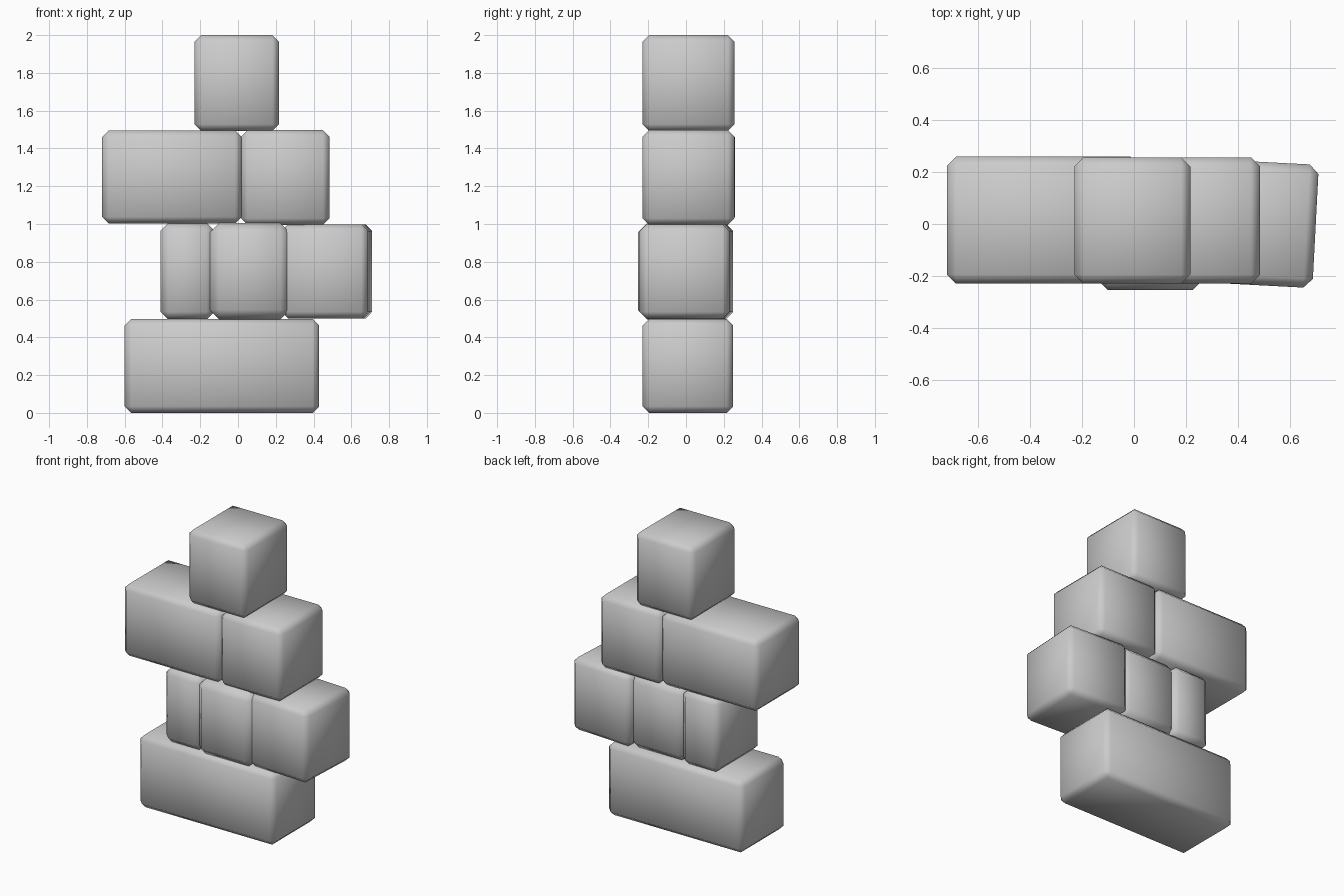
import bpy, bmesh, math
from mathutils import Matrix, Vector

if "Cube" in bpy.data.objects:
    bpy.data.objects.remove(bpy.data.objects["Cube"])


def block(name, x, y, z, bevel=0.04, turn=0.0):
    """Chamfered, smooth-shaded block spanning the given ranges, turned about z."""
    size = Vector((x[1] - x[0], y[1] - y[0], z[1] - z[0]))
    centre = Vector((sum(x) / 2, sum(y) / 2, sum(z) / 2))
    bm = bmesh.new()
    bmesh.ops.create_cube(bm, size=1.0)
    bmesh.ops.scale(bm, vec=size, verts=bm.verts)
    bmesh.ops.bevel(bm, geom=bm.edges[:], offset=bevel, segments=1,
                    affect='EDGES', profile=0.5)
    bmesh.ops.transform(bm, matrix=Matrix.Rotation(math.radians(turn), 4, 'Z'),
                        verts=bm.verts)
    bmesh.ops.recalc_face_normals(bm, faces=bm.faces[:])
    for f in bm.faces:
        f.smooth = True
    mesh = bpy.data.meshes.new(name)
    bm.to_mesh(mesh)
    bm.free()
    obj = bpy.data.objects.new(name, mesh)
    obj.location = centre
    bpy.context.collection.objects.link(obj)
    return obj


# Bottom course: one long stone
block("base_stone", (-0.60, 0.43), (-0.23, 0.25), (0.0, 0.497), 0.035)

# Second course: three stones, the right one turned slightly
block("second_left_stone", (-0.41, -0.125), (-0.225, 0.245), (0.495, 1.005), 0.04)
block("second_middle_stone", (-0.15, 0.275), (-0.255, 0.235), (0.495, 1.005), 0.05)
block("second_right_stone", (0.24, 0.70), (-0.235, 0.24), (0.50, 0.998), 0.035, -3)

# Third course: a long and a short stone
block("third_left_stone", (-0.72, 0.02), (-0.23, 0.26), (1.003, 1.495), 0.035)
block("third_right_stone", (0.015, 0.485), (-0.23, 0.257), (0.995, 1.497), 0.035)

# Top stone
block("top_stone", (-0.23, 0.217), (-0.23, 0.257), (1.493, 2.0), 0.035)
